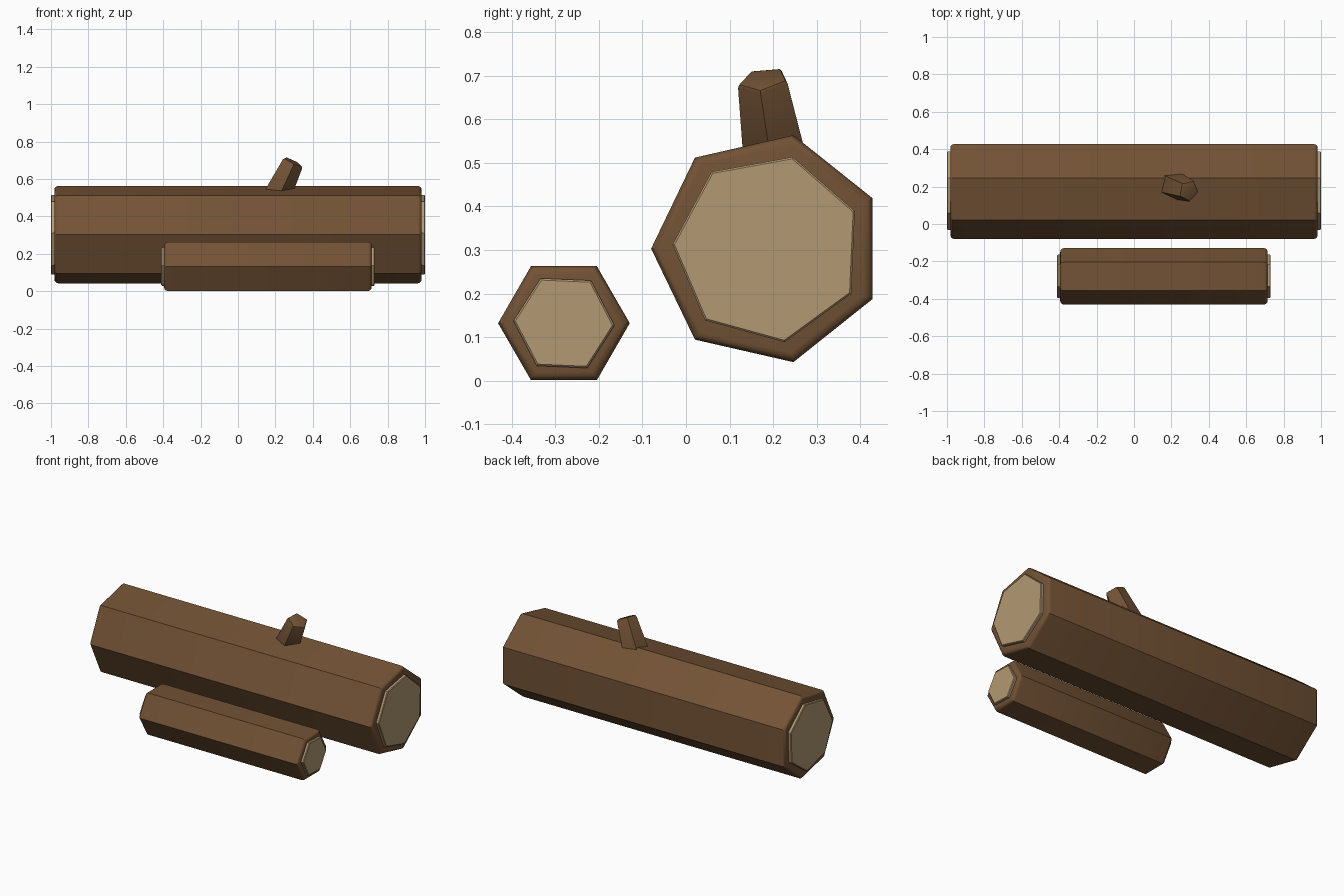
import bpy, bmesh
from math import cos, sin, radians, tau
from mathutils import Vector

if "Cube" in bpy.data.objects:
    bpy.data.objects.remove(bpy.data.objects["Cube"], do_unlink=True)


def make_material(name, color):
    mat = bpy.data.materials.new(name)
    mat.use_nodes = True
    mat.diffuse_color = color
    mat.node_tree.nodes["Principled BSDF"].inputs["Base Color"].default_value = color
    return mat


bark = make_material("bark brown", (0.17, 0.085, 0.036, 1))
wood = make_material("cut wood tan", (0.45, 0.32, 0.17, 1))


def prism(name, start, end, r_start, r_end, sides, turn, bevel, segments, mat):
    """Tapered prism between two points, with rounded rims and crisp long edges."""
    start, end = Vector(start), Vector(end)
    axis = (end - start).normalized()
    side = Vector((0, 1, 0))
    side = (side - axis * side.dot(axis)).normalized()
    up = axis.cross(side)

    bm = bmesh.new()
    rings = []
    for center, radius in ((start, r_start), (end, r_end)):
        ring = []
        for i in range(sides):
            a = radians(turn) + tau * i / sides
            ring.append(bm.verts.new(center + radius * (side * cos(a) + up * sin(a))))
        rings.append(ring)
    low, high = rings
    caps = [bm.faces.new(low[::-1]), bm.faces.new(high)]
    for i in range(sides):
        j = (i + 1) % sides
        bm.faces.new((low[i], low[j], high[j], high[i]))
    rims = [e for f in caps for e in f.edges]
    bmesh.ops.bevel(bm, geom=rims, offset=bevel, segments=segments,
                    profile=0.5, affect='EDGES')
    bmesh.ops.recalc_face_normals(bm, faces=bm.faces[:])

    mesh = bpy.data.meshes.new(name)
    bm.to_mesh(mesh)
    bm.free()
    mesh.materials.append(mat)
    obj = bpy.data.objects.new(name, mesh)
    bpy.context.collection.objects.link(obj)
    bpy.ops.object.select_all(action='DESELECT')
    obj.select_set(True)
    bpy.context.view_layer.objects.active = obj
    bpy.ops.object.shade_smooth_by_angle(angle=radians(35))
    return obj


def log(name, x0, x1, y, z, radius, core, sides, turn, lip):
    """Bark body along x with a raised cut-wood disc at each end."""
    prism(name + "_bark", (x0, y, z), (x1, y, z), radius, radius,
          sides, turn, 0.02, 3, bark)
    for end, x, out in (("right", x0, -1), ("left", x1, 1)):
        a, b = sorted((x - out * 0.03, x + out * lip))
        prism(f"{name}_{end}_cut_end", (a, y, z), (b, y, z), core, core,
              sides, turn - 2.5, 0.004, 1, wood)


# Large seven-sided log and small six-sided log lying in front of it
log("large_log", -0.982, 0.982, 0.187, 0.303, 0.267, 0.218, 7, 180, 0.018)
log("small_log", -0.395, 0.715, -0.28, 0.132, 0.151, 0.116, 6, 0, 0.016)

# Broken branch stub on top of the large log
prism("branch_stub", (0.18, 0.217, 0.46), (0.294, 0.177, 0.694),
      0.083, 0.06, 5, 191, 0.01, 2, bark)
